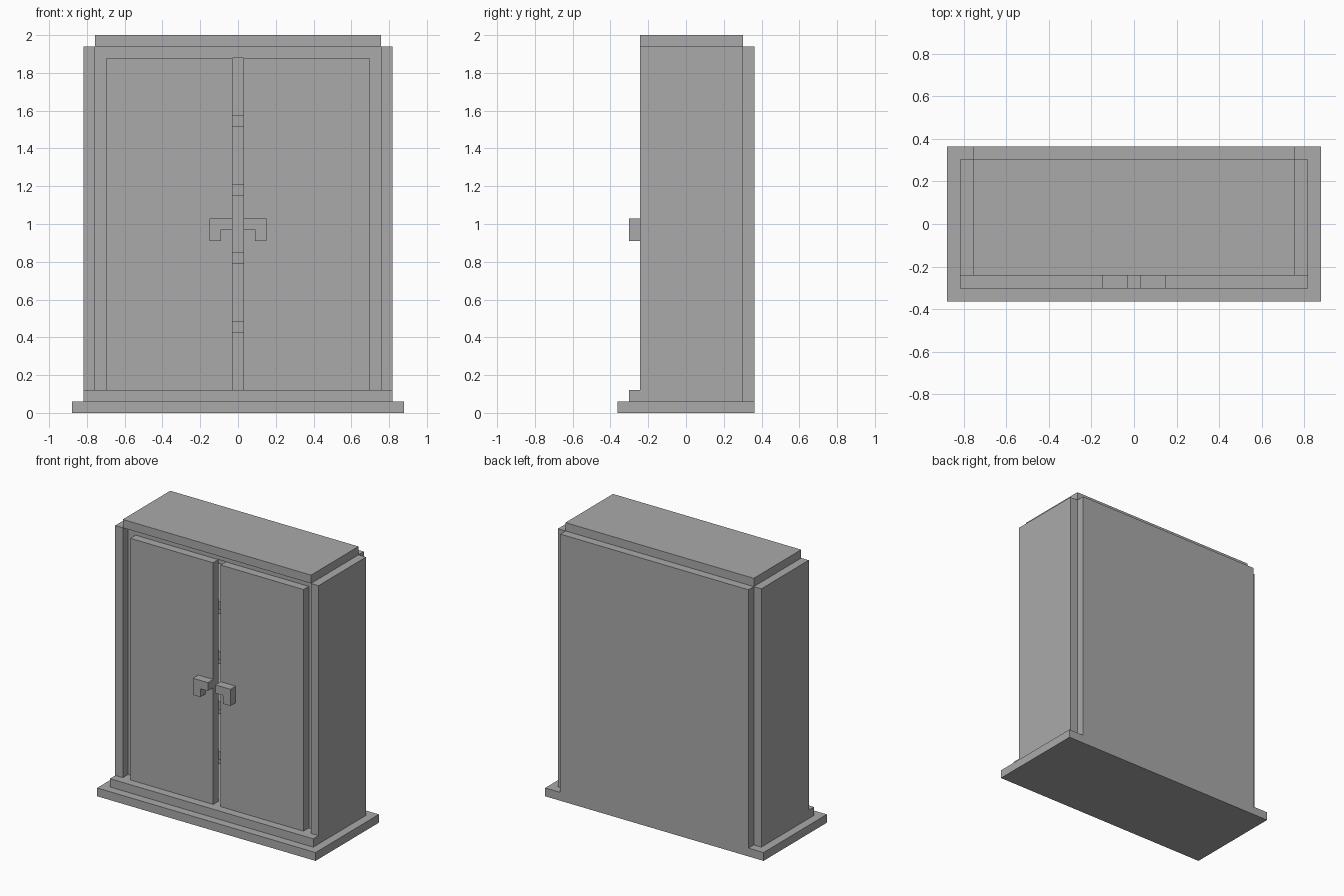
import bpy
import bmesh

default = bpy.data.objects.get("Cube")
if default:
    bpy.data.objects.remove(default, do_unlink=True)

U = 2 / 33  # board thickness: every part sits on this module

grey = bpy.data.materials.new("plain_grey")
grey.use_nodes = True
colour = (0.4, 0.4, 0.4, 1)
grey.diffuse_color = colour
grey.node_tree.nodes["Principled BSDF"].inputs["Base Color"].default_value = colour


def finish(name, bm):
    bmesh.ops.recalc_face_normals(bm, faces=bm.faces)
    mesh = bpy.data.meshes.new(name)
    bm.to_mesh(mesh)
    bm.free()
    mesh.materials.append(grey)
    obj = bpy.data.objects.new(name, mesh)
    bpy.context.collection.objects.link(obj)
    return obj


def board(name, x, y, z):
    """Box from (min, max) pairs, in board thicknesses."""
    bm = bmesh.new()
    bmesh.ops.create_cube(bm, size=1)
    for v in bm.verts:
        v.co = [U * (lo if c < 0 else hi) for c, (lo, hi) in zip(v.co, (x, y, z))]
    return finish(name, bm)


def centred(name, half, y, z):
    return board(name, (-half, half), y, z)


def handle(name, side):
    """Hooked handle: a profile in x-z pulled forward from the door."""
    profile = [(0.5, 16), (1.5, 16), (1.5, 15), (2.5, 15), (2.5, 17), (0.5, 17)]
    bm = bmesh.new()
    face = bm.faces.new([bm.verts.new((side * px * U, -4 * U, pz * U)) for px, pz in profile])
    new = bmesh.ops.extrude_face_region(bm, geom=[face])["geom"]
    bmesh.ops.translate(bm, verts=[g for g in new if isinstance(g, bmesh.types.BMVert)],
                        vec=(0, -U, 0))
    return finish(name, bm)


# Stepped base
centred("base_plinth", 14.5, (-6, 6), (0, 1))
centred("base_step", 13.5, (-5, 5), (1, 2))

# Carcass
centred("back_panel", 12.5, (5, 6), (1, 32))
centred("inner_ceiling", 12.5, (-3, 5), (31, 32))
centred("top_board", 12.5, (-4, 5), (32, 33))

# Shelves, glimpsed between the doors
for i in range(4):
    z = 7 + 6 * i
    centred(f"shelf_{i + 1}", 11.5, (-3, 5), (z, z + 1))

# Mirrored parts
for side, word in ((1, "left"), (-1, "right")):
    def span(a, b):
        return tuple(sorted((side * a, side * b)))
    board(f"{word}_side_wall", span(12.5, 13.5), (-4, 5), (2, 32))
    board(f"{word}_inner_wall", span(11.5, 12.5), (-3, 5), (2, 31))
    board(f"{word}_door", span(0.5, 11.5), (-4, -3), (2, 31))
    handle(f"{word}_handle", side)
